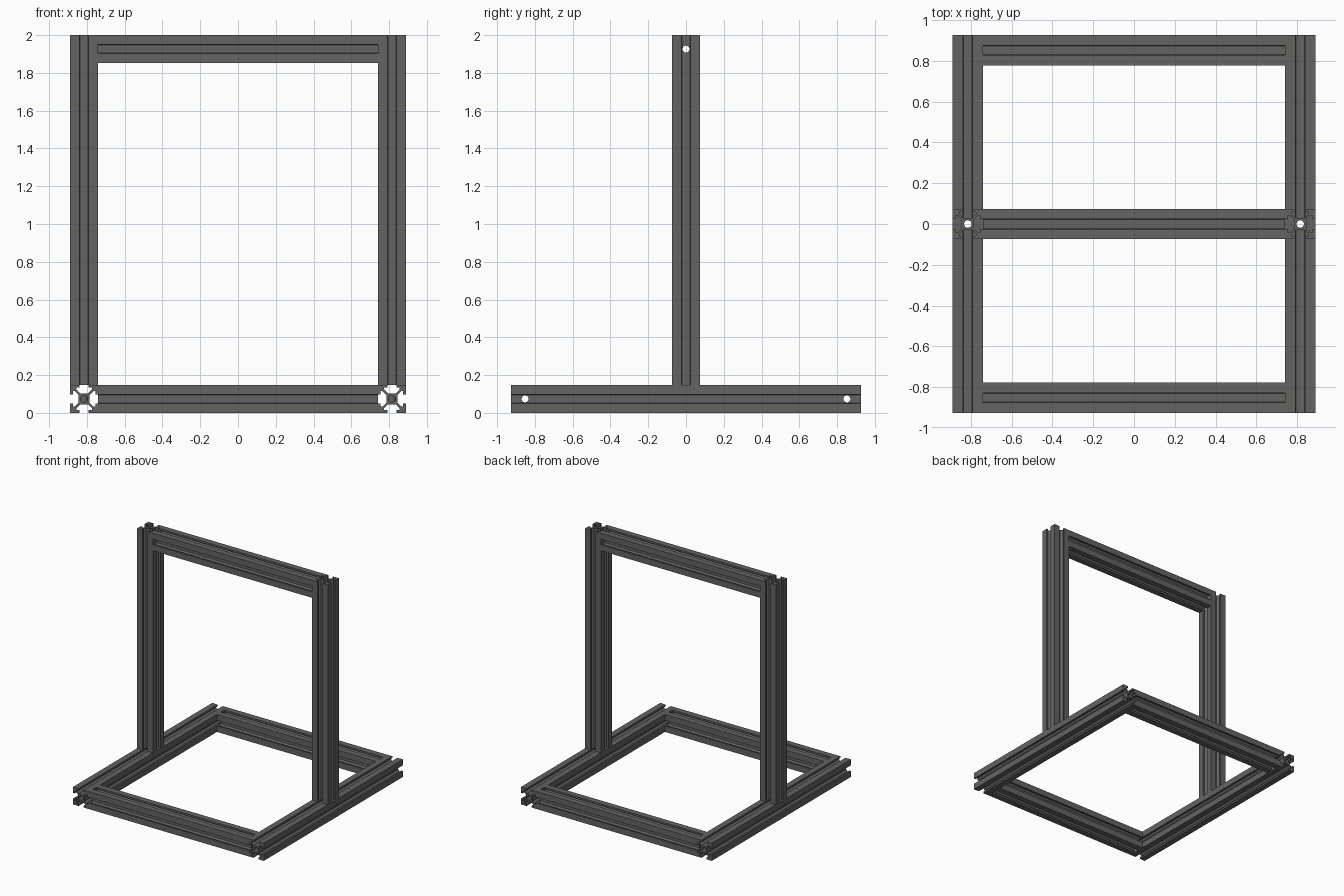
import bpy, bmesh, math
from mathutils import Matrix, Vector

if "Cube" in bpy.data.objects:
    bpy.data.objects.remove(bpy.data.objects["Cube"])

MM = 2 / 270          # one millimetre in model units
HALF = 10             # half the bar width, mm

metal = bpy.data.materials.new("dark_grey_metal")
metal.diffuse_color = (0.125, 0.125, 0.122, 1)
metal.use_nodes = True
metal.node_tree.nodes["Principled BSDF"].inputs["Base Color"].default_value = metal.diffuse_color


def slot_profile():
    """T-slot cross-section: one corner, repeated four times."""
    side = [(4, 2.9), (6.6, 5.5), (8, 5.5), (8, 3.2), (10, 3.2)]
    corner = side + [(10, 10)] + [(b, a) for a, b in reversed(side)]
    pts = []
    for k in range(4):
        rot = Matrix.Rotation(k * math.pi / 2, 2)
        pts += [rot @ Vector(p) for p in corner]
    return pts


def ring(bm, pts, z):
    vs = [bm.verts.new((p[0], p[1], z)) for p in pts]
    return [bm.edges.new((vs[i - 1], vs[i])) for i in range(len(vs))]


def circle(r, n=24):
    return [(r * math.cos(2 * math.pi * i / n), r * math.sin(2 * math.pi * i / n))
            for i in range(n)]


TURN = {"X": Matrix.Rotation(math.pi / 2, 4, "Y"),
        "Y": Matrix.Rotation(math.pi / 2, 4, "X"),
        "Z": Matrix.Identity(4)}


def extrude(name, rings, length, axis, centre):
    """Fill the rings, extrude along an axis, place at centre (all in mm)."""
    bm = bmesh.new()
    edges = [e for pts in rings for e in ring(bm, pts, -length / 2)]
    bmesh.ops.triangle_fill(bm, edges=edges, use_beauty=True, normal=(0, 0, 1))
    out = bmesh.ops.extrude_face_region(bm, geom=bm.faces[:], use_keep_orig=True)
    top = [g for g in out["geom"] if isinstance(g, bmesh.types.BMVert)]
    bmesh.ops.translate(bm, verts=top, vec=(0, 0, length))
    bmesh.ops.recalc_face_normals(bm, faces=bm.faces[:])
    bm.transform(Matrix.Scale(MM, 4) @ Matrix.Translation(centre) @ TURN[axis])
    mesh = bpy.data.meshes.new(name)
    bm.to_mesh(mesh)
    bm.free()
    mesh.materials.append(metal)
    obj = bpy.data.objects.new(name, mesh)
    bpy.context.collection.objects.link(obj)
    return obj


def bar(name, length, axis, centre):
    return extrude(name, [slot_profile(), circle(2.5)], length, axis, centre)


def drill(obj, axis, centre):
    """Access hole across a bar, lined up with the bore of its neighbour."""
    cutter = extrude("drill_cutter", [circle(2.5)], 30, axis, centre)
    cutter.hide_render = True
    cutter.hide_set(True)
    mod = obj.modifiers.new("access_hole", "BOOLEAN")
    mod.operation, mod.solver, mod.object = "DIFFERENCE", "EXACT", cutter


# Base side rails and upright posts
for label, s in (("left", -1), ("right", 1)):
    x = s * 110
    rail = bar(label + "_base_rail", 250, "Y", (x, 0, HALF))
    for y in (-115, 115):
        drill(rail, "X", (x, y, HALF))
    drill(rail, "Z", (x, 0, HALF))
    post = bar(label + "_post", 250, "Z", (x, 0, 145))
    drill(post, "X", (x, 0, 260))

# Cross rails between them
bar("front_cross_rail", 200, "X", (0, -115, HALF))
bar("back_cross_rail", 200, "X", (0, 115, HALF))
bar("top_cross_rail", 200, "X", (0, 0, 260))
